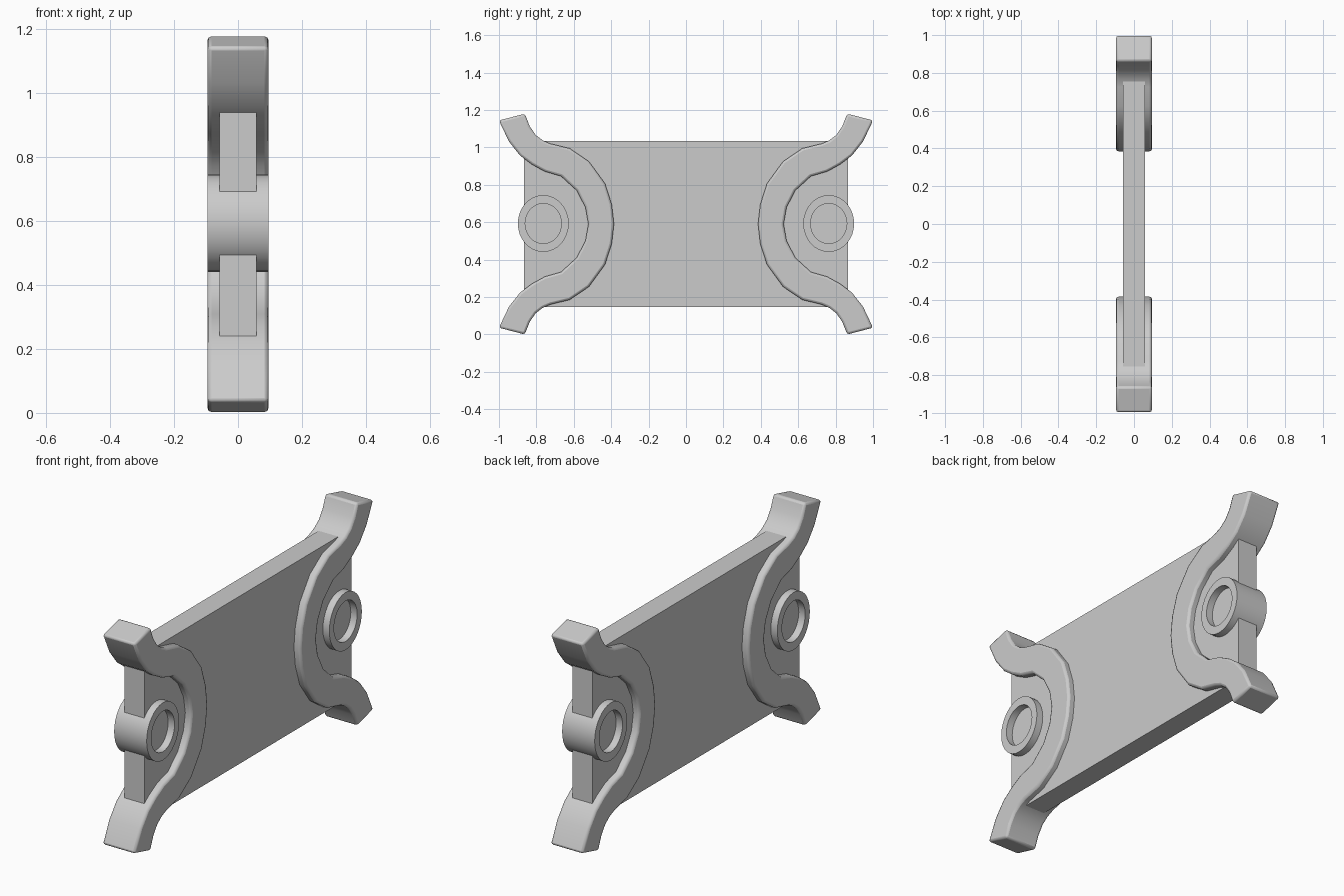
import bpy, bmesh
from math import sin, cos, pi, radians

if "Cube" in bpy.data.objects:
    bpy.data.objects.remove(bpy.data.objects["Cube"])

MID = 0.59          # height of the horizontal symmetry plane
HALF = 0.095        # half thickness of brackets and hubs


def finish(name, bm, angle=35, bevel=0, mirror=False):
    bmesh.ops.recalc_face_normals(bm, faces=bm.faces)
    me = bpy.data.meshes.new(name)
    bm.to_mesh(me)
    bm.free()
    ob = bpy.data.objects.new(name, me)
    bpy.context.collection.objects.link(ob)
    if bevel:
        b = ob.modifiers.new("bevel", 'BEVEL')
        b.width = bevel
        b.segments = 2
        b.limit_method = 'ANGLE'
        b.angle_limit = radians(50)
    if mirror:
        m = ob.modifiers.new("mirror", 'MIRROR')
        m.use_axis = (False, True, False)
        m.use_mirror_merge = False
    bpy.context.view_layer.objects.active = ob
    ob.select_set(True)
    bpy.ops.object.shade_smooth_by_angle(angle=radians(angle))
    ob.select_set(False)
    return ob


# Central plate
bm = bmesh.new()
bmesh.ops.create_cube(bm, size=1)
for v in bm.verts:
    v.co = (v.co.x * 0.115, v.co.y * 1.73, MID + v.co.z * 0.886)
finish("plate", bm)

# Curved end brackets: upper half of each edge, mirrored about mid height
inner = [(.862, 1.18), (.835, 1.112), (.803, 1.066), (.765, 1.037), (.725, 1.02),
         (.622, .995), (.519, .925), (.433, .807), (.397, .695)]
outer = [(1.0, 1.144), (.947, 1.032), (.888, .957), (.824, .909), (.755, .871),
         (.668, .846), (.585, .77), (.538, .68)]


def full(half, tip):
    return half + [(tip, MID)] + [(y, 2 * MID - z) for y, z in reversed(half)]


outline = full(inner, .385) + full(outer, .522)[::-1]
bm = bmesh.new()
face = bm.faces.new([bm.verts.new((-HALF, y, z)) for y, z in outline])
ext = bmesh.ops.extrude_face_region(bm, geom=[face])
for v in ext["geom"]:
    if isinstance(v, bmesh.types.BMVert):
        v.co.x = HALF
finish("end_bracket", bm, bevel=0.012, mirror=True)

# Slightly oval hub rings, recessed down to the plate
N = 32
bm = bmesh.new()
loops = []
for x, ry, rz in [(-HALF, .136, .152), (HALF, .136, .152),
                  (HALF, .097, .107), (-HALF, .097, .107)]:
    loops.append([bm.verts.new((x, .763 + ry * cos(2 * pi * i / N),
                                .593 + rz * sin(2 * pi * i / N))) for i in range(N)])
for k in range(4):
    a, b = loops[k], loops[(k + 1) % 4]
    for i in range(N):
        j = (i + 1) % N
        bm.faces.new((a[i], a[j], b[j], b[i]))
finish("hub_ring", bm, mirror=True)
